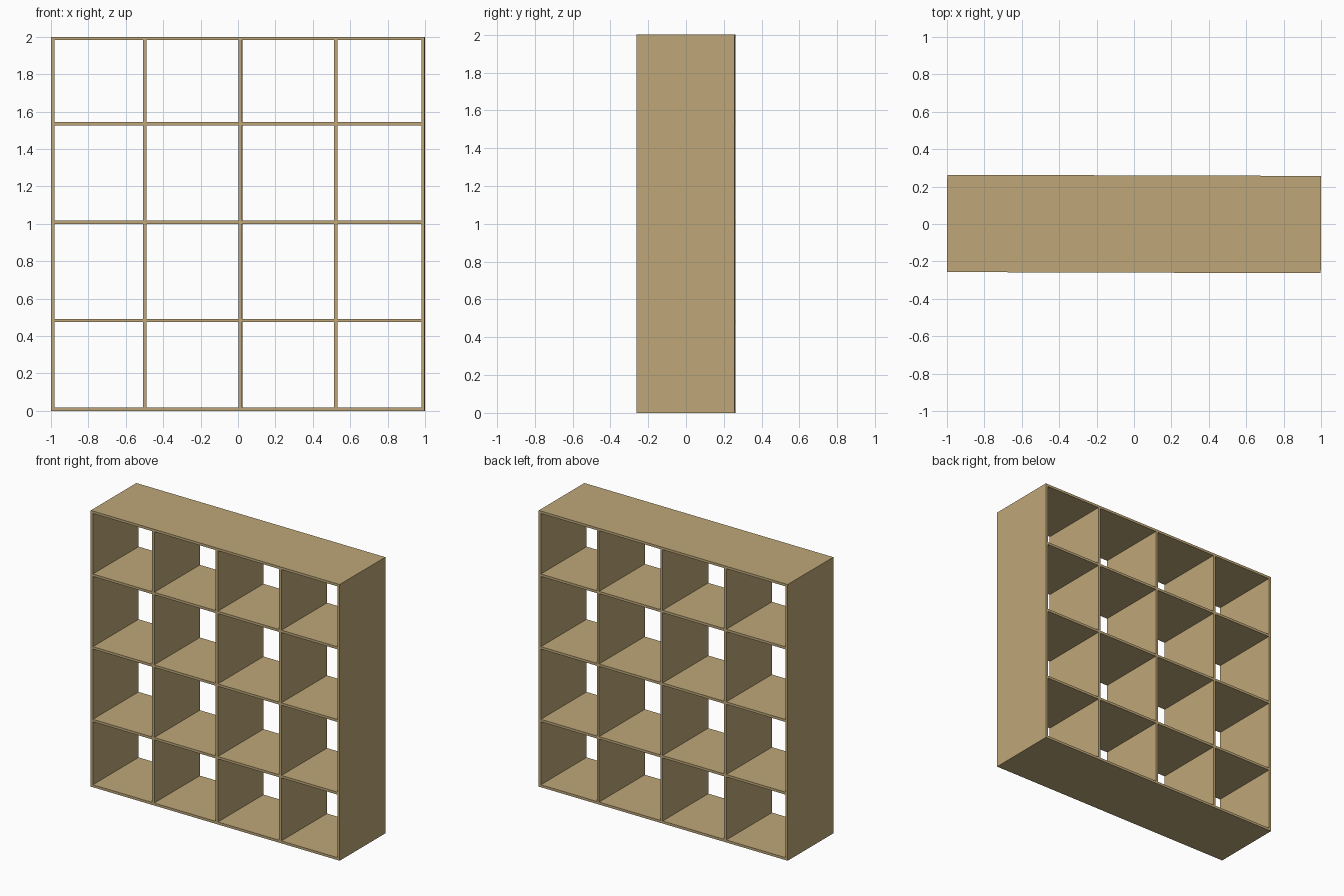
import bpy, bmesh

if "Cube" in bpy.data.objects:
    bpy.data.objects.remove(bpy.data.objects["Cube"])

W, D, H, T = 0.9992, 0.26, 2.0, 0.018   # half width, half depth, height, board thickness
TURN = -0.003                            # the unit stands very slightly turned
UPRIGHTS = [-0.498, 0.013, 0.523]        # divider centres
SHELVES = [0.483, 1.009, 1.535]          # shelf centres

wood = bpy.data.materials.new("wood")
wood.diffuse_color = (0.52, 0.39, 0.19, 1)
wood.use_nodes = True
wood.node_tree.nodes["Principled BSDF"].inputs["Base Color"].default_value = wood.diffuse_color


def finish(name, bm):
    bmesh.ops.recalc_face_normals(bm, faces=bm.faces)
    mesh = bpy.data.meshes.new(name)
    bm.to_mesh(mesh)
    bm.free()
    mesh.materials.append(wood)
    obj = bpy.data.objects.new(name, mesh)
    obj.rotation_euler.z = TURN
    bpy.context.collection.objects.link(obj)


def board(name, x0, x1, z0, z1):
    bm = bmesh.new()
    bmesh.ops.create_cube(bm, size=1)
    for v in bm.verts:
        v.co = ((x0 + x1) / 2 + v.co.x * (x1 - x0), v.co.y * 2 * D,
                (z0 + z1) / 2 + v.co.z * (z1 - z0))
    finish(name, bm)


# Outer frame: a rectangular ring pulled through the depth
bm = bmesh.new()
rings = []
for inset in (0, T):
    x, z0, z1 = W - inset, inset, H - inset
    rings.append([bm.verts.new((a, -D, b)) for a, b in
                  ((-x, z0), (x, z0), (x, z1), (-x, z1))])
outer, inner = rings
front = [bm.faces.new((outer[i], outer[(i + 1) % 4], inner[(i + 1) % 4], inner[i]))
         for i in range(4)]
ext = bmesh.ops.extrude_face_region(bm, geom=front, use_keep_orig=True)
bmesh.ops.translate(bm, vec=(0, 2 * D, 0),
                    verts=[g for g in ext["geom"] if isinstance(g, bmesh.types.BMVert)])
finish("outer_frame", bm)

# Upright dividers
for i, x in enumerate(UPRIGHTS):
    board(f"divider_{i + 1}", x - T / 2, x + T / 2, T, H - T)

# Shelf boards, one per bay between the uprights
lefts = [-W + T] + [x + T / 2 for x in UPRIGHTS]
rights = [x - T / 2 for x in UPRIGHTS] + [W - T]
for r, z in enumerate(SHELVES):
    for c, (a, b) in enumerate(zip(lefts, rights)):
        board(f"shelf_row{r + 1}_bay{c + 1}", a, b, z - T / 2, z + T / 2)
